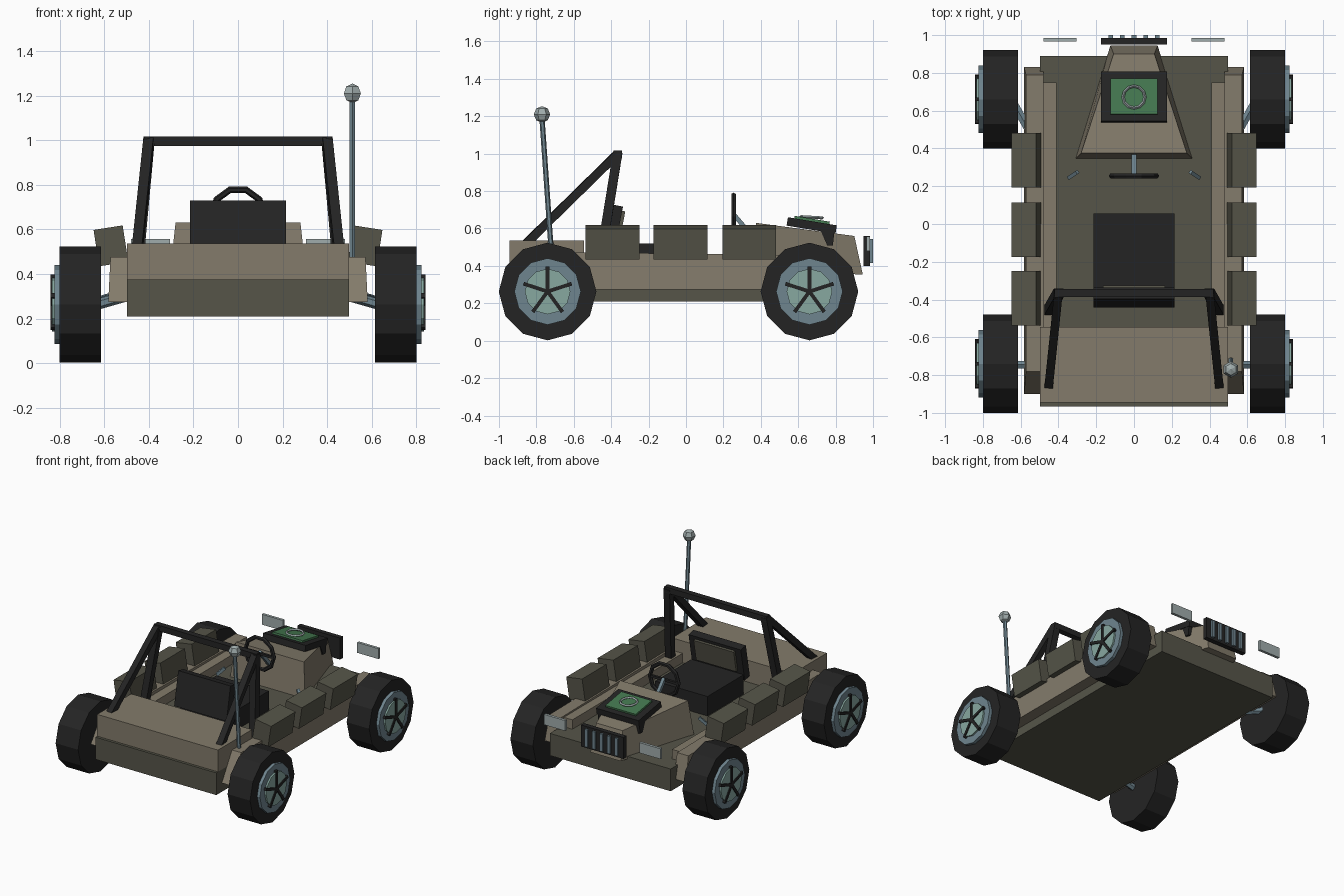
import bpy, bmesh, math
from mathutils import Vector, Euler

if "Cube" in bpy.data.objects:
    bpy.data.objects.remove(bpy.data.objects["Cube"])


def material(name, srgb):
    m = bpy.data.materials.new(name)
    lin = [((c / 255 + 0.055) / 1.055) ** 2.4 for c in srgb]
    m.diffuse_color = (*lin, 1)
    m.use_nodes = True
    m.node_tree.nodes["Principled BSDF"].inputs["Base Color"].default_value = m.diffuse_color
    return m


TAN = material("tan paint", (131, 123, 107))
OLIVE = material("dark olive", (86, 85, 73))
BLACK = material("black rubber", (36, 36, 36))
SLATE = material("slate metal", (111, 133, 143))
TEAL = material("pale teal", (135, 168, 160))
GREEN = material("screen green", (68, 120, 80))
GREY = material("light grey", (160, 172, 172))


def build(name, bm, mat):
    bmesh.ops.recalc_face_normals(bm, faces=bm.faces)
    me = bpy.data.meshes.new(name)
    bm.to_mesh(me)
    bm.free()
    me.materials.append(mat)
    ob = bpy.data.objects.new(name, me)
    bpy.context.collection.objects.link(ob)
    return ob


def loft(name, a, b, mat):
    """Solid between two matching rings of points."""
    bm = bmesh.new()
    va = [bm.verts.new(p) for p in a]
    vb = [bm.verts.new(p) for p in b]
    n = len(va)
    bm.faces.new(va)
    bm.faces.new(vb)
    for i in range(n):
        j = (i + 1) % n
        bm.faces.new((va[i], va[j], vb[j], vb[i]))
    return build(name, bm, mat)


def rect(x0, x1, y0, y1, z):
    return [(x0, y0, z), (x1, y0, z), (x1, y1, z), (x0, y1, z)]


def box(name, lo, hi, mat):
    return loft(name, rect(lo[0], hi[0], lo[1], hi[1], lo[2]),
                rect(lo[0], hi[0], lo[1], hi[1], hi[2]), mat)


def tilted(name, centre, size, mat, rot):
    h = [s / 2 for s in size]
    ob = box(name, [-v for v in h], h, mat)
    ob.location = centre
    ob.rotation_euler = Euler(rot)
    return ob


def rod(name, p, q, r, n, mat, phase=0.0, up=(0, 0, 1)):
    p, q = Vector(p), Vector(q)
    d = (q - p).normalized()
    u = Vector(up)
    u = (u - d * u.dot(d)).normalized()
    w = d.cross(u)
    ring = [(u * math.cos(t) + w * math.sin(t)) * r
            for t in (phase + k * 2 * math.pi / n for k in range(n))]
    return loft(name, [p + v for v in ring], [q + v for v in ring], mat)


def bar(name, p, q, width, mat, up=(0, 0, 1)):
    return rod(name, p, q, width / math.sqrt(2), 4, mat, math.pi / 4, up)


# Chassis tub, with the flat dark floor, and the rear trunk
box("chassis", (-0.497, -0.965, 0.21), (0.497, 0.89, 0.375), OLIVE)
box("trunk", (-0.497, -0.945, 0.375), (0.497, -0.545, 0.537), TAN)

# Hood, narrowing and dropping toward the nose
loft("hood",
     [(-0.31, 0.345, 0.36), (0.31, 0.345, 0.36), (0.125, 0.945, 0.355), (-0.125, 0.945, 0.355)],
     [(-0.28, 0.375, 0.63), (0.28, 0.375, 0.63), (0.108, 0.9, 0.56), (-0.108, 0.9, 0.56)], TAN)

# Dash screen on the hood
tilted("screen_frame", (0, 0.672, 0.616), (0.35, 0.265, 0.045), BLACK, (-0.165, 0, 0))
tilted("screen", (0, 0.674, 0.644), (0.25, 0.19, 0.016), GREEN, (-0.165, 0, 0))
bpy.ops.mesh.primitive_torus_add(major_segments=12, minor_segments=4, major_radius=0.058,
                                 minor_radius=0.008, location=(0, 0.672, 0.66),
                                 rotation=(-0.06, 0, 0))
ring = bpy.context.object
ring.name = "screen_ring"
ring.data.materials.append(GREY)

# Grille with vertical slats
box("grille", (-0.175, 0.95, 0.40), (0.175, 0.985, 0.56), BLACK)
for i in range(5):
    x = (i - 2) * 0.062
    box("grille_slat", (x - 0.012, 0.98, 0.415), (x + 0.012, 1.0, 0.545), SLATE)

# Seat
box("seat_cushion", (-0.215, -0.37, 0.375), (0.215, 0.055, 0.52), BLACK)
tilted("seat_back", (0, -0.39, 0.60), (0.43, 0.06, 0.25), BLACK, (-0.19, 0, 0))
tilted("seat_back_panel", (0, -0.352, 0.615), (0.33, 0.025, 0.16), OLIVE, (-0.19, 0, 0))

# Steering wheel and column
bpy.ops.mesh.primitive_torus_add(major_segments=10, minor_segments=6, major_radius=0.118,
                                 minor_radius=0.015, location=(0, 0.255, 0.665),
                                 rotation=(math.pi / 2, 0, 0))
wheel = bpy.context.object
wheel.name = "steering_wheel"
wheel.data.materials.append(BLACK)
bar("steering_spoke", (-0.115, 0.255, 0.665), (0.115, 0.255, 0.665), 0.018, BLACK)
bar("steering_column", (0, 0.255, 0.675), (0, 0.38, 0.53), 0.024, SLATE)

# Roll bar hoop top
bar("roll_bar_top", (-0.42, -0.365, 0.995), (0.42, -0.365, 0.995), 0.043, BLACK)

# Antenna
rod("antenna_mast", (0.513, -0.715, 0.40), (0.513, -0.77, 1.19), 0.014, 6, SLATE, 0, (0, 1, 0))
bpy.ops.mesh.primitive_uv_sphere_add(segments=6, ring_count=4, radius=0.044,
                                     location=(0.513, -0.77, 1.21))
ball = bpy.context.object
ball.name = "antenna_tip"
ball.data.materials.append(GREY)

for s in (-1, 1):
    # Side sills with sloped ends, and the inner cabin wall
    profile = [(-0.90, 0.275), (0.83, 0.275), (0.79, 0.455), (-0.78, 0.475)]
    loft("side_sill", [(s * 0.48, y, z) for y, z in profile],
         [(s * (0.582 if z < 0.3 else 0.572), y, z) for y, z in profile], TAN)
    box("cabin_wall", (min(s * 0.41, s * 0.5), -0.546, 0.37),
        (max(s * 0.41, s * 0.5), 0.75, 0.445), TAN)

    # Cargo boxes leaning outward
    for y in (-0.393, -0.03, 0.338):
        tilted("cargo_box", (s * 0.57, y, 0.526), (0.132, 0.288, 0.165), OLIVE, (0, s * 0.155, 0))

    # Headlights and screen frame legs
    box("headlight", (min(s * 0.305, s * 0.48), 0.965, 0.48),
        (max(s * 0.305, s * 0.48), 0.985, 0.557), GREY)
    x0, x1 = sorted((s * 0.12, s * 0.172))
    loft("screen_leg", rect(x0, x1, 0.755, 0.785, 0.51), rect(x0, x1, 0.71, 0.797, 0.61), BLACK)

    # Roll bar posts and rear braces
    bar("roll_bar_post", (s * 0.452, -0.46, 0.42), (s * 0.398, -0.365, 1.005), 0.05, BLACK, (0, 1, 0))
    bar("roll_bar_brace", (s * 0.452, -0.865, 0.51), (s * 0.40, -0.365, 1.0), 0.045, BLACK)

    # Small cabin levers
    bar("lever", (s * 0.345, 0.245, 0.42), (s * 0.30, 0.275, 0.47), 0.02, SLATE)

    # Suspension arms
    rod("front_arm", (s * 0.48, 0.36, 0.32), (s * 0.66, 0.68, 0.265), 0.024, 6, SLATE)
    rod("rear_arm", (s * 0.45, -0.745, 0.315), (s * 0.66, -0.745, 0.255), 0.024, 6, SLATE)

    # Wheels: tyre, rim, hub disc and five spokes
    for y in (-0.74, 0.66):
        z = 0.263
        rod("tyre", (s * 0.615, y, z), (s * 0.80, y, z), 0.261, 12, BLACK)
        rod("rim", (s * 0.78, y, z), (s * 0.823, y, z), 0.178, 12, SLATE)
        rod("hub_disc", (s * 0.80, y, z), (s * 0.835, y, z), 0.122, 12, TEAL)
        for k in range(5):
            a = k * 2 * math.pi / 5
            tip = (s * 0.832, y + 0.135 * math.sin(a), z + 0.135 * math.cos(a))
            bar("wheel_spoke", (s * 0.832, y, z), tip, 0.02, BLACK, (1, 0, 0))
